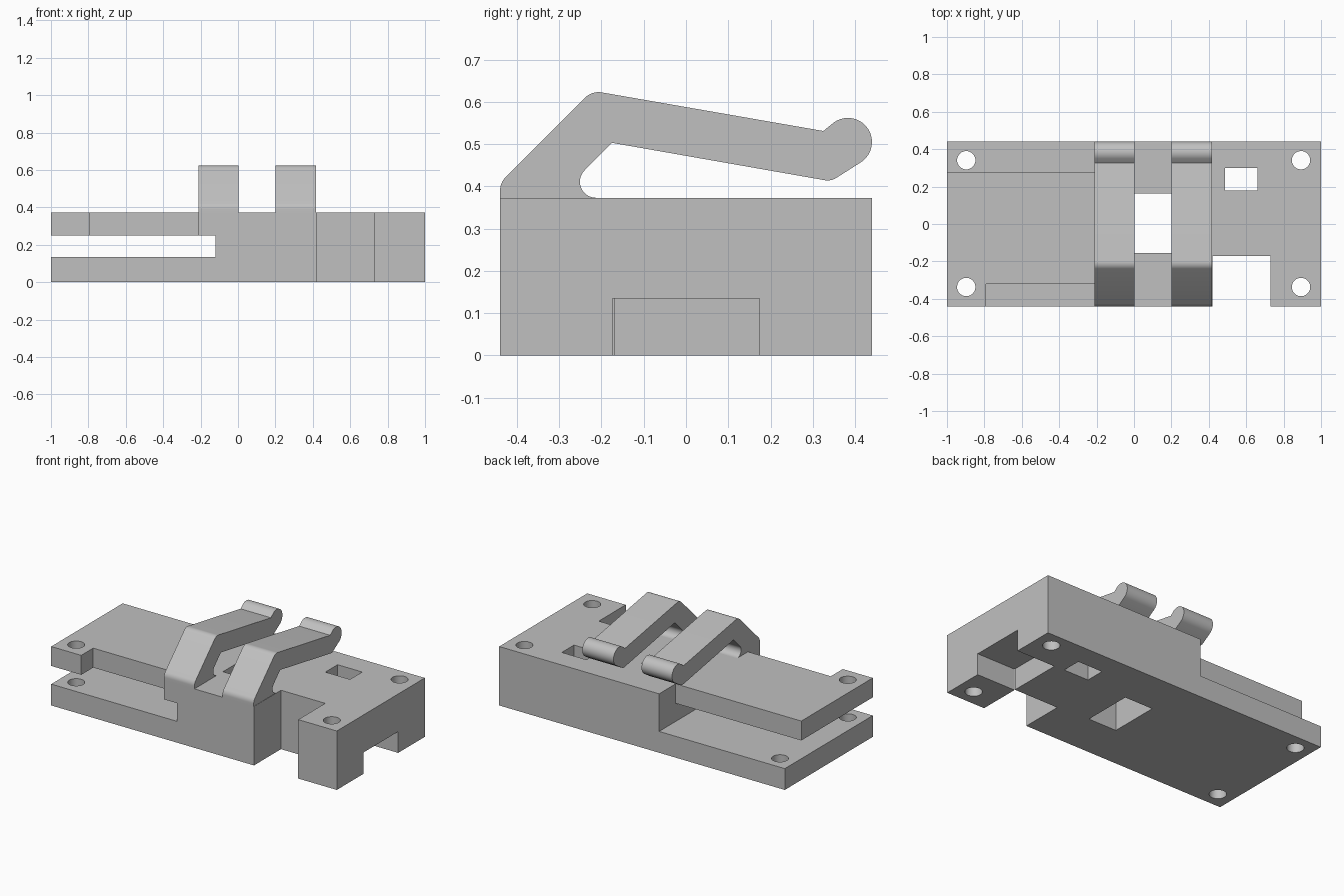
import bpy
import bmesh
from math import cos, sin, radians
from mathutils import Matrix

default = bpy.data.objects.get("Cube")
if default:
    bpy.data.objects.remove(default, do_unlink=True)

GREY = (0.53, 0.53, 0.53, 1)
grey = bpy.data.materials.new("plain grey")
grey.use_nodes = True
grey.diffuse_color = GREY
grey.node_tree.nodes["Principled BSDF"].inputs["Base Color"].default_value = GREY

TOP = 0.373     # top of the base
HALF = 0.44     # half depth
SHELF = 0.135   # top of the lower plate
OUT = 1.1       # beyond any outer face


def make_object(name, bm):
    bmesh.ops.recalc_face_normals(bm, faces=bm.faces)
    mesh = bpy.data.meshes.new(name)
    bm.to_mesh(mesh)
    bm.free()
    mesh.materials.append(grey)
    obj = bpy.data.objects.new(name, mesh)
    bpy.context.collection.objects.link(obj)
    return obj


def box(name, x, y, z):
    bm = bmesh.new()
    bmesh.ops.create_cube(bm, size=1)
    for v in bm.verts:
        v.co = [lo + (c + 0.5) * (hi - lo) for c, (lo, hi) in zip(v.co, (x, y, z))]
    return make_object(name, bm)


def cylinder(name, x, y, radius):
    bm = bmesh.new()
    bmesh.ops.create_cone(bm, cap_ends=True, segments=40, radius1=radius,
                          radius2=radius, depth=2, matrix=Matrix.Translation((x, y, 0)))
    return make_object(name, bm)


def smooth(obj):
    bpy.ops.object.select_all(action="DESELECT")
    obj.select_set(True)
    bpy.context.view_layer.objects.active = obj
    bpy.ops.object.shade_smooth_by_angle(angle=radians(30))


def cut(target, cutter):
    cutter.hide_render = True
    mod = target.modifiers.new("cut", "BOOLEAN")
    mod.operation = "DIFFERENCE"
    mod.solver = "EXACT"
    mod.object = cutter
    bpy.context.view_layer.objects.active = target
    bpy.ops.object.modifier_apply(modifier=mod.name)
    bpy.data.objects.remove(cutter, do_unlink=True)


# Base block with its slot, notches and windows
base = box("base", (-1, 1), (-HALF, HALF), (0, TOP))
through = (-1, 1)
cutters = [
    ("plate_slot", (-OUT, -0.12), (-1, 1), (SHELF, 0.25)),
    ("back_notch", (-OUT, -0.12), (0.275, 1), (SHELF, 1)),
    ("front_step", (-0.79, -0.21), (-1, -0.32), (0.2, 1)),
    ("front_cutout", (0.42, 0.73), (-1, -0.17), through),
    ("end_channel", (0.73, OUT), (-0.174, 0.174), (-1, SHELF)),
    ("middle_window", (0.003, 0.2), (-0.155, 0.162), through),
    ("side_window", (0.487, 0.66), (0.178, 0.3), through),
]
for spec in cutters:
    cut(base, box(*spec))

# Screw holes in the corners
for x in (-0.897, 0.893):
    for y in (-0.337, 0.341):
        cut(base, cylinder("screw_hole", x, y, 0.049))
smooth(base)


def arc(y, z, radius, start, end, steps):
    angles = [radians(start + (end - start) * i / steps) for i in range(steps + 1)]
    return [(y + radius * cos(a), z + radius * sin(a)) for a in angles]


# Spring clip side profile: heel, bend, arm, rounded tip, underside, inner fillet
profile = [(-HALF, TOP)]
profile += arc(-0.395, 0.39, 0.045, 180, 135, 6)
profile += arc(-0.207, 0.578, 0.045, 135, 80, 8)
profile += [(0.325, 0.531)]
profile += arc(0.383, 0.505, 0.057, 125, -57, 20)
profile += arc(0.335, 0.452, 0.038, -57, -100, 6)
profile += [(-0.175, 0.503)]
profile += arc(-0.213, 0.411, 0.038, 135, 270, 14)


def clip(name, x0, x1):
    bm = bmesh.new()
    face = bm.faces.new([bm.verts.new((x0, y, z)) for y, z in profile])
    side = bmesh.ops.extrude_face_region(bm, geom=[face])
    moved = [g for g in side["geom"] if isinstance(g, bmesh.types.BMVert)]
    bmesh.ops.translate(bm, verts=moved, vec=(x1 - x0, 0, 0))
    # Keep the starting cap so the clip is solid
    if not face.is_valid:
        bmesh.ops.holes_fill(bm, edges=bm.edges)
    smooth(make_object(name, bm))


clip("right_clip", -0.21, 0.003)
clip("left_clip", 0.2, 0.418)
